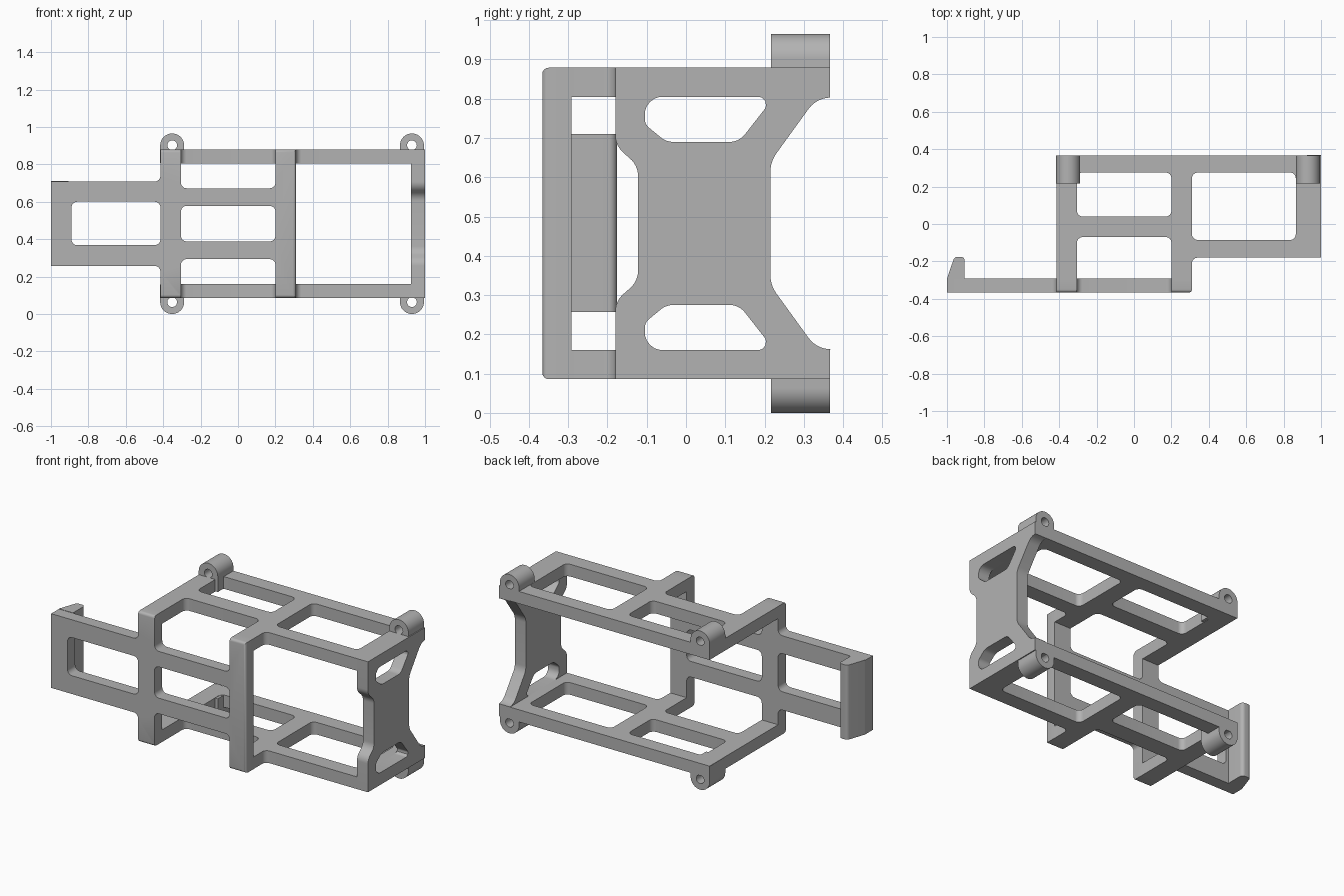
import bpy, bmesh
from math import pi, cos, sin
from mathutils import Vector

cube = bpy.data.objects.get("Cube")
if cube:
    bpy.data.objects.remove(cube)

grey = bpy.data.materials.new("plain grey")
grey.use_nodes = True
colour = (0.45, 0.45, 0.45, 1)
grey.diffuse_color = colour
grey.node_tree.nodes["Principled BSDF"].inputs["Base Color"].default_value = colour

BOTTOM, TOP, WALL = 0.086, 0.879, 0.074
MIDDLE = (BOTTOM + TOP) / 2
FRONT, BACK, RIGHT = -0.366, 0.367, 1.0
INNER = FRONT + WALL
FILLET = 0.03
PLANES = {
    "xy": lambda u, v, d: (u, v, d),
    "xz": lambda u, v, d: (u, d, v),
    "yz": lambda u, v, d: (d, u, v),
}


def rounded(corners, steps=6):
    """Outline from (u, v) or (u, v, radius) corners."""
    out = []
    for i, (u, v, *radius) in enumerate(corners):
        p = Vector((u, v))
        if not radius:
            out.append(p)
            continue
        r = radius[0]
        a = (Vector(corners[i - 1][:2]) - p).normalized()
        b = (Vector(corners[(i + 1) % len(corners)][:2]) - p).normalized()
        half = a.angle(b) / 2
        centre = p + (a + b).normalized() * r / sin(half)
        reach = r * cos(half) / sin(half)
        start, end = p + a * reach - centre, p + b * reach - centre
        out += [centre + start.lerp(end, k / steps).normalized() * r
                for k in range(steps + 1)]
    return out


def window(u0, u1, v0, v1, r=FILLET):
    return rounded([(u0, v0, r), (u1, v0, r), (u1, v1, r), (u0, v1, r)])


def circle(u, v, r, n=24):
    return [Vector((u + r * cos(2 * pi * k / n), v + r * sin(2 * pi * k / n)))
            for k in range(n)]


def flip(loop):
    """Mirror an outline in height."""
    return [Vector((p.x, 2 * MIDDLE - p.y)) for p in loop]


def slab(name, plane, loops, d0, d1, soften=None):
    """Extrude an outline with holes; soften picks edges to round."""
    place = PLANES[plane]
    bm = bmesh.new()
    edges = []
    for loop in loops:
        verts = [bm.verts.new(place(p.x, p.y, d0)) for p in loop]
        edges += [bm.edges.new((verts[i - 1], verts[i])) for i in range(len(verts))]
    bmesh.ops.triangle_fill(bm, edges=edges, use_beauty=True)
    grown = bmesh.ops.extrude_face_region(bm, geom=bm.faces[:], use_keep_orig=True)
    moved = [g for g in grown["geom"] if isinstance(g, bmesh.types.BMVert)]
    bmesh.ops.translate(bm, verts=moved, vec=Vector(place(0, 0, d1 - d0)))
    bmesh.ops.recalc_face_normals(bm, faces=bm.faces[:])
    if soften:
        picked = [e for e in bm.edges if all(soften(v.co) for v in e.verts)]
        bmesh.ops.bevel(bm, geom=picked, offset=0.016, segments=4,
                        profile=0.5, affect='EDGES')
    mesh = bpy.data.meshes.new(name)
    bm.to_mesh(mesh)
    bm.free()
    mesh.materials.append(grey)
    obj = bpy.data.objects.new(name, mesh)
    bpy.context.collection.objects.link(obj)
    bpy.ops.object.select_all(action='DESELECT')
    obj.select_set(True)
    bpy.context.view_layer.objects.active = obj
    bpy.ops.object.shade_smooth_by_angle()
    return obj


# Front lattice: two posts, two rails and the arm reaching sideways
COL_A, COL_B, COL_C, COL_D = -0.415, -0.305, 0.2, 0.31
arm_low, arm_high = 0.257, 0.71
lattice_low = [
    (-RIGHT, arm_low), (COL_A, arm_low, FILLET), (COL_A, BOTTOM), (COL_B, BOTTOM),
    (COL_B, 0.293, FILLET), (COL_C, 0.293, FILLET), (COL_C, BOTTOM), (COL_D, BOTTOM)]
lattice = lattice_low + [(u, 2 * MIDDLE - v, *r) for u, v, *r in reversed(lattice_low)]
slab("front_lattice", "xz",
     [rounded(lattice), window(-0.89, COL_A, 0.368, 0.6), window(COL_B, COL_C, 0.388, 0.578)],
     FRONT, INNER,
     lambda c: abs(c.y - FRONT) < 1e-4 and abs(abs(c.z - MIDDLE) - (TOP - MIDDLE)) < 1e-4)

# Hooked latch at the end of the arm
latch = rounded([(-RIGHT, INNER), (-0.96, -0.176, 0.02), (-0.905, -0.176, 0.02),
                 (-0.905, INNER)])
slab("arm_latch", "xy", [latch], arm_low, arm_high)

# Top and bottom frames
frame = rounded([
    (COL_A, INNER), (COL_B, INNER), (COL_B, -0.07, FILLET), (COL_C, -0.07, FILLET),
    (COL_C, INNER), (COL_D, INNER), (COL_D, -0.18, FILLET),
    (RIGHT - WALL, -0.18), (RIGHT - WALL, BACK), (COL_A, BACK)])
frame_loops = [frame, window(COL_B, COL_C, 0.04, 0.275), window(COL_D, 0.865, -0.085, 0.275)]
slab("top_frame", "xy", frame_loops, TOP - WALL, TOP)
slab("bottom_frame", "xy", frame_loops, BOTTOM, BOTTOM + WALL)

# Waisted end plate with two slots
end_half = [(0.215, 0.64, 0.08), (0.333, 0.803, 0.07), (BACK, 0.803), (BACK, TOP),
            (-0.18, TOP), (-0.18, 0.68, 0.06), (-0.122, 0.63, 0.06)]
end_plate = end_half + [(u, 2 * MIDDLE - v, *r) for u, v, *r in reversed(end_half)]
slot = rounded([(-0.105, 0.805, 0.045), (0.225, 0.805, 0.02), (0.135, 0.69, 0.05),
                (-0.05, 0.69, 0.05), (-0.105, 0.735, 0.03)])
slab("end_plate", "yz", [rounded(end_plate), slot, flip(slot)], RIGHT - WALL, RIGHT)

# Screw lugs at the back corners
LUG = 0.064
for side, x in (("right", -0.352), ("left", 0.93)):
    lug = rounded([(x - LUG, TOP - WALL + 0.002), (x + LUG, TOP - WALL + 0.002),
                   (x + LUG, 0.965, LUG - 0.0005), (x - LUG, 0.965, LUG - 0.0005)], 10)
    bore = circle(x, 0.902, 0.026)
    slab("upper_lug_" + side, "xz", [lug, bore], 0.217, BACK)
    slab("lower_lug_" + side, "xz", [flip(lug), flip(bore)], 0.217, BACK)
